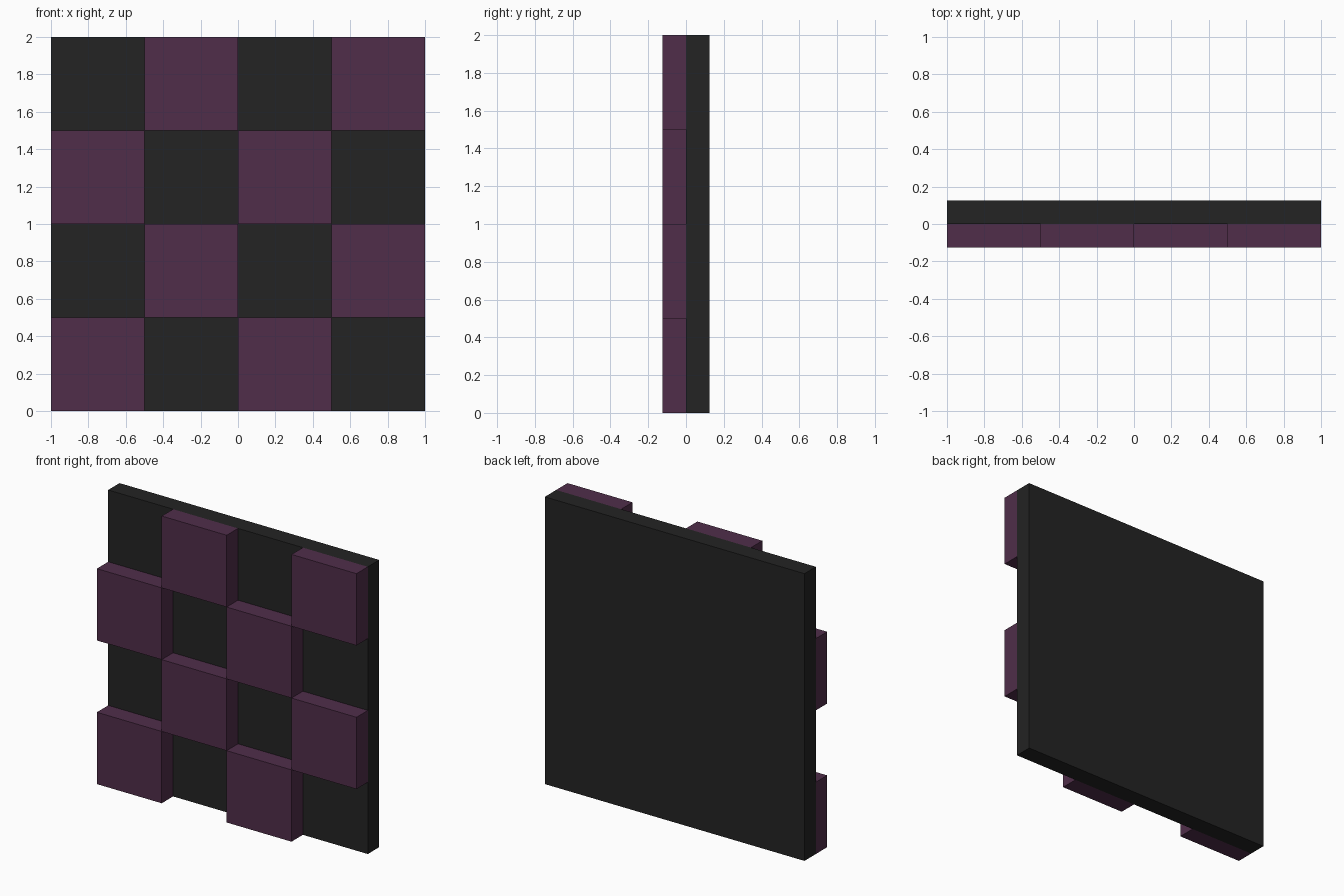
import bpy

if "Cube" in bpy.data.objects:
    bpy.data.objects.remove(bpy.data.objects["Cube"])


def material(name, rgb):
    m = bpy.data.materials.new(name)
    m.diffuse_color = (*rgb, 1.0)
    m.use_nodes = True
    m.node_tree.nodes["Principled BSDF"].inputs["Base Color"].default_value = m.diffuse_color
    return m


def box(name, center, size, mat):
    bpy.ops.mesh.primitive_cube_add(size=1, location=center)
    ob = bpy.context.object
    ob.name = name
    ob.scale = size
    bpy.ops.object.transform_apply(location=False, rotation=False, scale=True)
    ob.data.materials.append(mat)
    return ob


charcoal = material("charcoal", (0.017, 0.017, 0.017))
plum = material("plum", (0.080, 0.027, 0.068))

# backing panel
box("backing_panel", (0, 0.0625, 1), (2, 0.125, 2), charcoal)

# raised checker tiles on the front
for row in range(4):
    for col in range(4):
        if (row + col) % 2 == 0:
            box(f"tile_{row}_{col}", (-0.75 + 0.5 * col, -0.0625, 0.25 + 0.5 * row),
                (0.5, 0.125, 0.5), plum)
